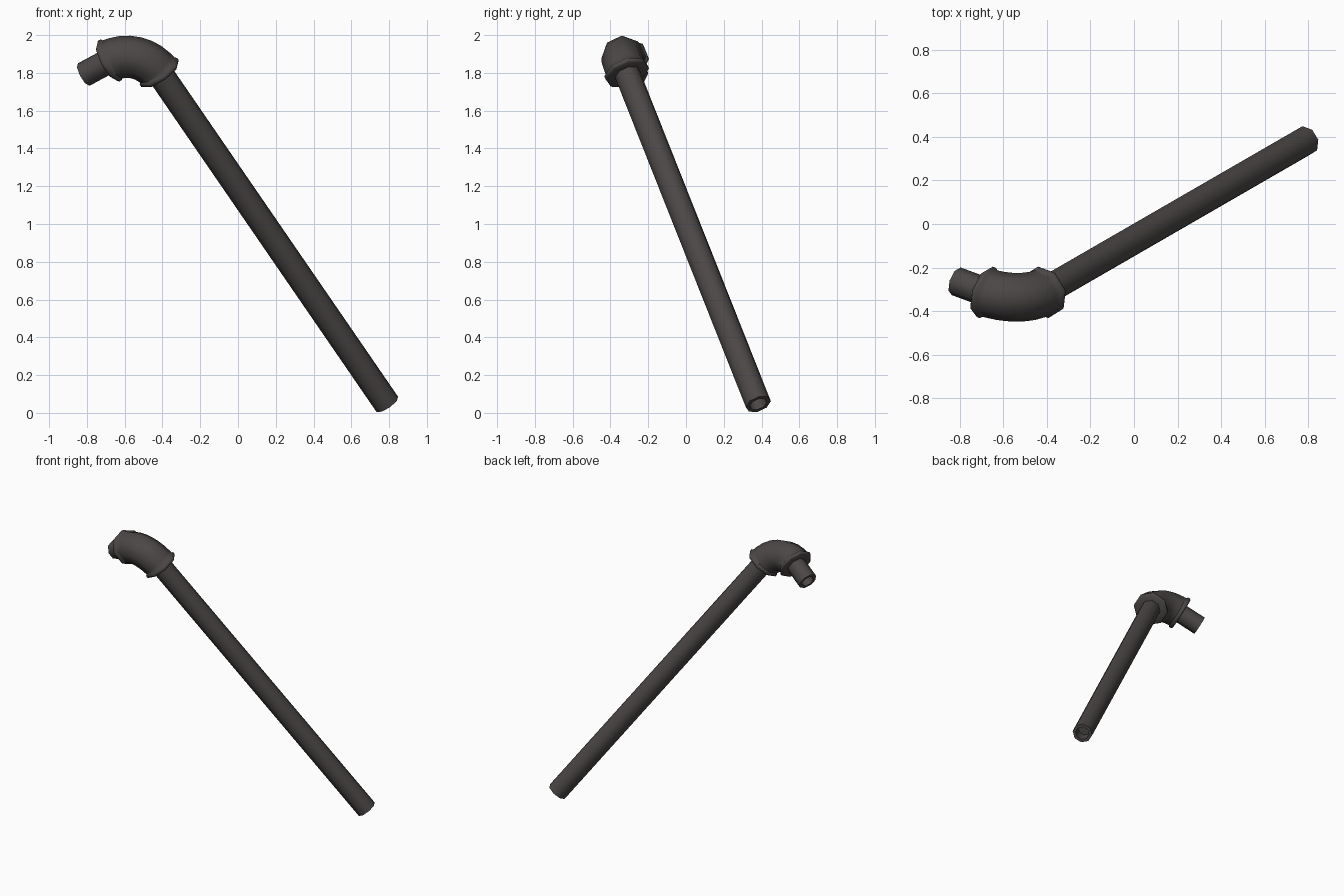
import bpy, bmesh, math
from mathutils import Vector

if "Cube" in bpy.data.objects:
    bpy.data.objects.remove(bpy.data.objects["Cube"])

SIDES = 8
mat = bpy.data.materials.new("dark iron")
mat.diffuse_color = (0.070, 0.063, 0.061, 1)
mat.use_nodes = True
mat.node_tree.nodes["Principled BSDF"].inputs["Base Color"].default_value = mat.diffuse_color


def loft(name, rings):
    """Skin rings given as (centre, u axis, v axis, radius) and cap both ends."""
    bm = bmesh.new()
    loops = []
    for c, u, v, r in rings:
        angles = [2 * math.pi * (i + 0.5) / SIDES for i in range(SIDES)]
        loops.append([bm.verts.new(c + r * (math.cos(a) * u + math.sin(a) * v)) for a in angles])
    for lo, hi in zip(loops, loops[1:]):
        for i in range(SIDES):
            j = (i + 1) % SIDES
            bm.faces.new((lo[i], lo[j], hi[j], hi[i]))
    bm.faces.new(loops[0][::-1])
    bm.faces.new(loops[-1])
    bmesh.ops.recalc_face_normals(bm, faces=bm.faces)
    me = bpy.data.meshes.new(name)
    bm.to_mesh(me)
    bm.free()
    me.materials.append(mat)
    ob = bpy.data.objects.new(name, me)
    bpy.context.collection.objects.link(ob)
    bpy.ops.object.select_all(action='DESELECT')
    ob.select_set(True)
    bpy.context.view_layer.objects.active = ob
    bpy.ops.object.shade_smooth_by_angle(angle=math.radians(50))
    return ob


# Layout: long pipe end, elbow mouth, and the two perpendicular pipe directions
foot = Vector((0.79, 0.383, 0.046))
mouth_a = Vector((-0.412, -0.311, 1.795))
d = (mouth_a - foot).normalized()
e = Vector((-0.85, 0.30, -0.43))
e = (e - e.dot(d) * d).normalized()
n = d.cross(e)
BEND = 0.2
centre = mouth_a + BEND * e
mouth_b = centre + BEND * d


def pipe(name, end, inner, u, radius):
    """Straight pipe with a recessed bore at its open end."""
    axis = (inner - end).normalized()
    bore = radius * 0.68
    loft(name, [(end + 0.08 * axis, u, n, bore), (end, u, n, bore),
                (end, u, n, radius), (inner, u, n, radius)])


pipe("long_pipe", foot, mouth_a + 0.02 * d, -e, 0.070)
pipe("short_pipe", mouth_b + 0.155 * e, mouth_b - 0.02 * e, d, 0.067)

# Elbow: 90 degree bend with a rounded bead at each mouth
TUBE = 0.112
bead = [(0.005, 0.066), (0.005, 0.114), (-0.002, 0.122),
        (-0.018, 0.122), (-0.026, TUBE)]
rings = [(mouth_a - s * d, -e, n, r) for s, r in bead]
STEPS = 8
for k in range(1, STEPS):
    t = math.radians(90) * k / STEPS
    out = math.cos(t) * -e + math.sin(t) * d
    rings.append((centre + BEND * out, out, n, TUBE))
rings += [(mouth_b + s * e, d, n, r) for s, r in reversed(bead)]
loft("elbow", rings)
